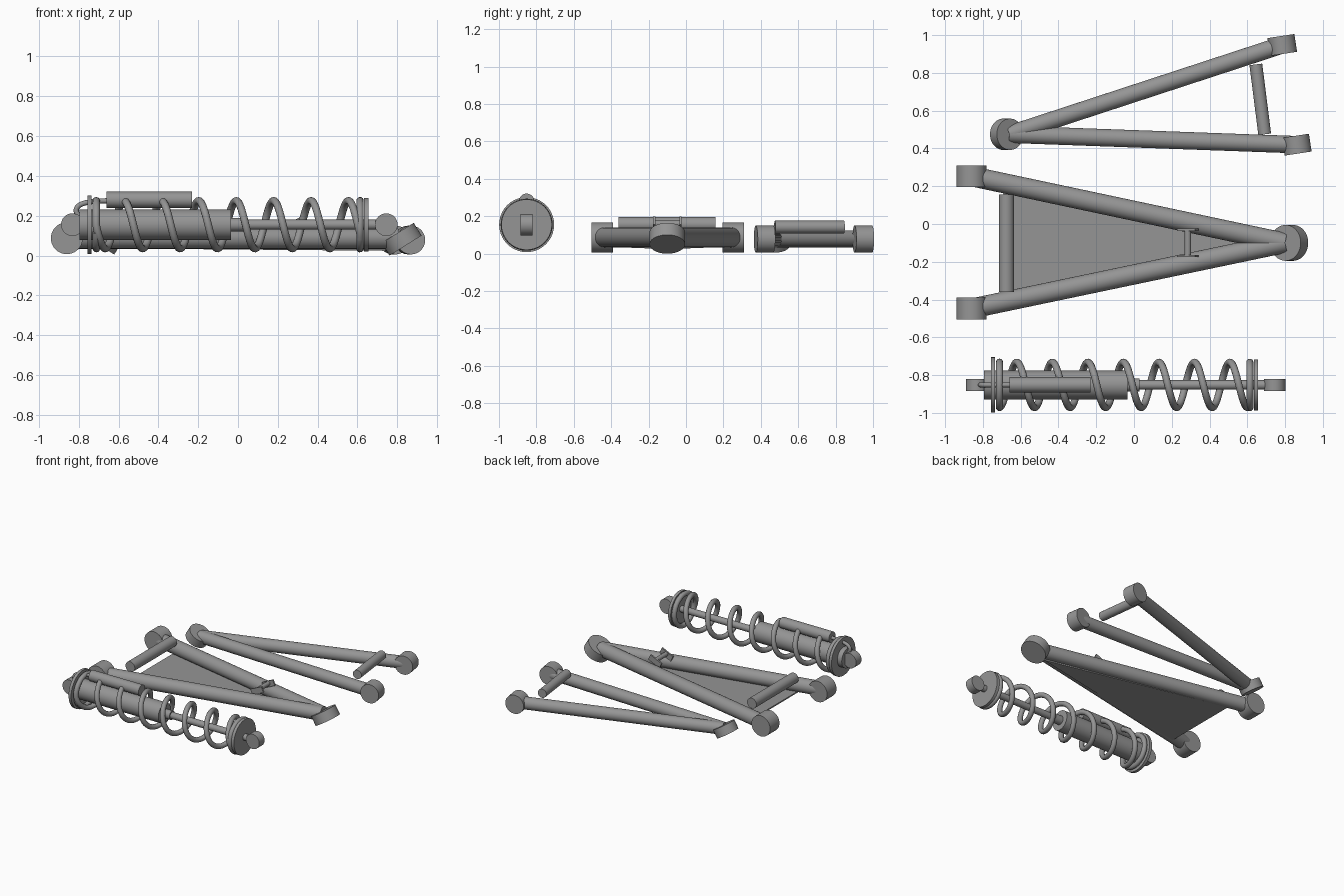
import bpy, bmesh, math
from mathutils import Vector

cube = bpy.data.objects.get("Cube")
if cube:
    bpy.data.objects.remove(cube, do_unlink=True)

grey = bpy.data.materials.new("satin_grey")
grey.use_nodes = True
grey.diffuse_color = (0.3, 0.3, 0.3, 1)
grey.node_tree.nodes["Principled BSDF"].inputs["Base Color"].default_value = (0.3, 0.3, 0.3, 1)


def finish(obj):
    obj.data.materials.append(grey)
    bpy.ops.object.select_all(action='DESELECT')
    obj.select_set(True)
    bpy.context.view_layer.objects.active = obj
    if obj.type == 'MESH':
        bpy.ops.object.shade_smooth_by_angle(angle=math.radians(35))
    return obj


def rod(name, a, b, radius, sides=40):
    """Capped cylinder from point a to point b."""
    a, b = Vector(a), Vector(b)
    bpy.ops.mesh.primitive_cylinder_add(vertices=sides, radius=radius, depth=(b - a).length,
                                        location=(a + b) / 2)
    obj = bpy.context.object
    obj.rotation_euler = (b - a).to_track_quat('Z', 'Y').to_euler()
    obj.name = name
    return finish(obj)


def puck(name, centre, axis, radius, length):
    """Short cylinder about its centre, used for bushings and joints."""
    half = Vector(axis).normalized() * length / 2
    c = Vector(centre)
    return rod(name, c - half, c + half, radius)


def wire(name, points, radius, kind='POLY'):
    """Round tube following a path."""
    curve = bpy.data.curves.new(name, 'CURVE')
    curve.dimensions = '3D'
    curve.bevel_depth = radius
    curve.bevel_resolution = 4
    curve.use_fill_caps = True
    spline = curve.splines.new(kind)
    spline.points.add(len(points) - 1)
    for p, co in zip(spline.points, points):
        p.co = (*co, 1)
    if kind == 'NURBS':
        spline.use_endpoint_u = True
        spline.order_u = 3
    spline.use_smooth = True
    obj = bpy.data.objects.new(name, curve)
    bpy.context.collection.objects.link(obj)
    return finish(obj)


# Lower control arm: two tubes meeting at a tilted ball joint cup
Z = 0.087
apex = (0.80, -0.1, Z)
for side, y in (("rear", 0.2525), ("front", -0.4475)):
    rod("lower_arm_tube_" + side, (-0.86, y, Z), apex, 0.053)
    puck("lower_arm_bushing_" + side, (-0.86, y, Z), (0, 1, 0), 0.08, 0.115)
tilt = math.radians(32)
puck("lower_ball_joint", (0.822, -0.1, 0.082), (-math.sin(tilt), 0, math.cos(tilt)), 0.095, 0.075)
rod("lower_arm_cross_bar", (-0.675, -0.36, 0.156), (-0.675, 0.157, 0.156), 0.04)

# Triangular skid plate under the lower arm
bm = bmesh.new()
corners = [(-0.69, 0.21, 0.036), (-0.69, -0.405, 0.036), (0.74, -0.1, 0.024)]
face = bm.faces.new([bm.verts.new(c) for c in corners])
out = bmesh.ops.extrude_face_region(bm, geom=[face])
top = [v for v in out["geom"] if isinstance(v, bmesh.types.BMVert)]
bmesh.ops.translate(bm, verts=top, vec=(0, 0, 0.01))
bmesh.ops.recalc_face_normals(bm, faces=bm.faces)
mesh = bpy.data.meshes.new("skid_plate")
bm.to_mesh(mesh)
bm.free()
plate = bpy.data.objects.new("skid_plate", mesh)
bpy.context.collection.objects.link(plate)
finish(plate)

# Damper mount: pin between two tilted tabs
rod("mount_pin", (0.285, -0.175, 0.16), (0.285, -0.025, 0.16), 0.017, 24)
for side, y in (("front", -0.17), ("rear", -0.03)):
    bpy.ops.mesh.primitive_cube_add(size=1, location=(0.285, y, 0.155), rotation=(0, math.radians(-25), 0))
    tab = bpy.context.object
    tab.name = "mount_tab_" + side
    tab.scale = (0.105, 0.012, 0.045)
    finish(tab)

# Upper control arm: narrower pair of tubes with skewed bushings
apex = (-0.66, 0.475, 0.078)
hinge = (0.08, -0.53, 0)
for side, end in (("rear", (0.785, 0.948, 0.078)), ("front", (0.862, 0.42, 0.078))):
    rod("upper_arm_tube_" + side, apex, end, 0.046)
    puck("upper_arm_bushing_" + side, end, hinge, 0.072, 0.095)
puck("upper_ball_joint", (-0.674, 0.475, 0.078), (math.sin(tilt), 0, math.cos(tilt)), 0.083, 0.068)
rod("upper_arm_cross_bar", (0.645, 0.845, 0.142), (0.692, 0.475, 0.142), 0.034)

# Coil-over damper, lying along x
Y, H = -0.852, 0.155


def along(name, x0, x1, radius, z=H):
    return rod(name, (x0, Y, z), (x1, Y, z), radius)


along("damper_body", -0.795, -0.035, 0.076)
along("damper_seal", -0.035, 0.03, 0.034)
along("damper_shaft", -0.04, 0.73, 0.025)
along("spring_seat_fixed", -0.757, -0.735, 0.147)
along("spring_seat_moving", 0.634, 0.656, 0.135)
along("reservoir", -0.66, -0.23, 0.041, 0.28)
for side, x in (("body", -0.832), ("shaft", 0.745)):
    puck("damper_eye_" + side, (x, Y, H), (0, 1, 0), 0.057, 0.065)
wire("reservoir_hose", [(-0.79, Y, 0.19), (-0.83, Y, 0.225), (-0.77, Y, 0.275), (-0.65, Y, 0.275)],
     0.013, 'NURBS')

# Spring with closed end coils
steps = 40
coil = []
for i in range(round(-1.45 * steps), round(7.6 * steps) + 1):
    t = i / steps
    x = min(max(-0.62 + 0.188 * t, -0.712), 0.613)
    a = math.tau * t
    coil.append((x, Y + 0.12 * math.cos(a), H + 0.12 * math.sin(a)))
wire("coil_spring", coil, 0.019)
